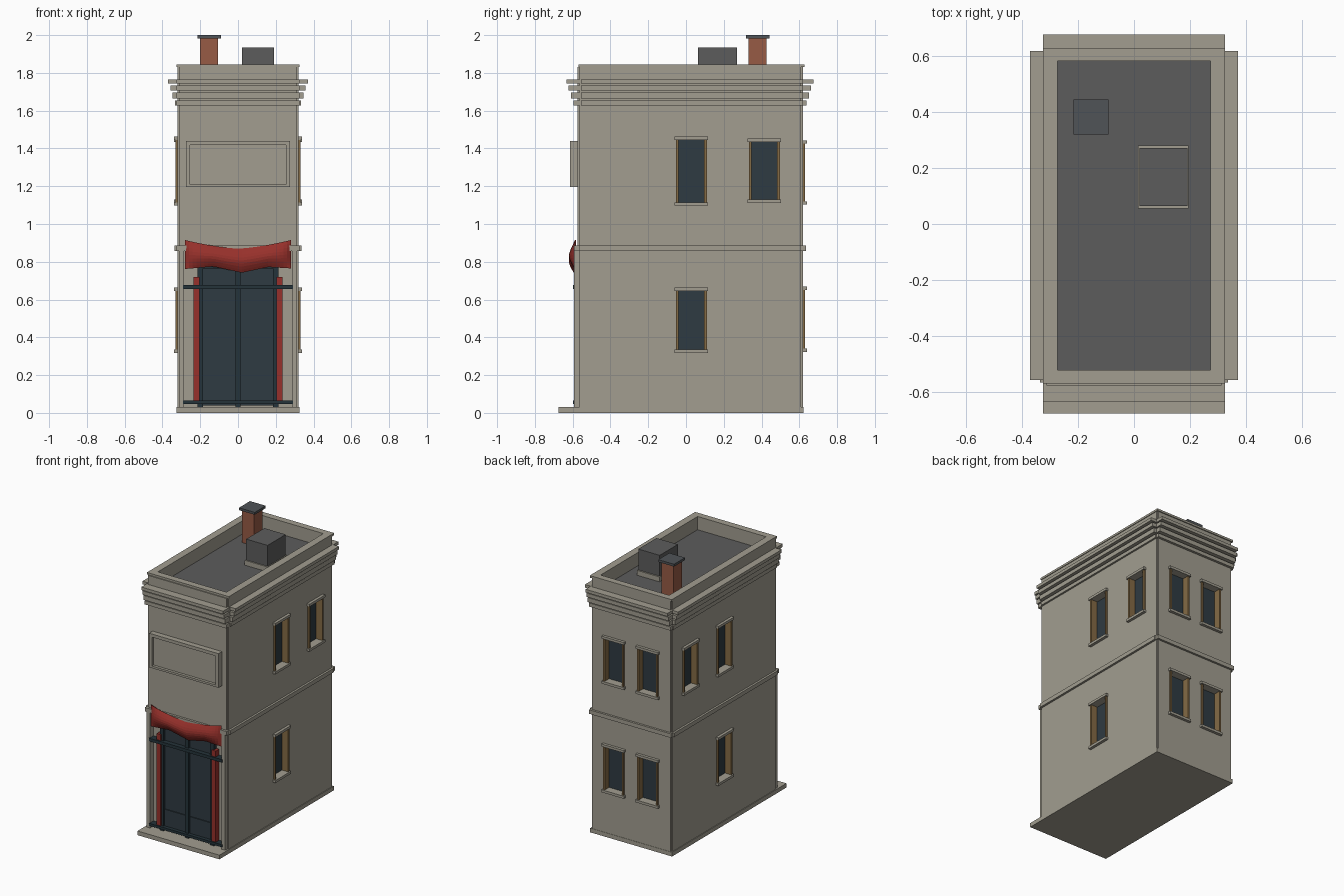
import bpy, bmesh, math
from mathutils import Vector

if "Cube" in bpy.data.objects:
    bpy.data.objects.remove(bpy.data.objects["Cube"], do_unlink=True)


def material(name, r, g, b):
    m = bpy.data.materials.new(name)
    m.use_nodes = True
    m.diffuse_color = (r, g, b, 1)
    m.node_tree.nodes["Principled BSDF"].inputs["Base Color"].default_value = (r, g, b, 1)
    return m


stone = material("stone", .36, .34, .28)
slate = material("roof grey", .107, .107, .107)
cap_grey = material("cap grey", .08, .088, .095)
wood = material("window wood", .23, .145, .06)
glass = material("dark glass", .028, .043, .054)
paint = material("door paint", .018, .033, .042)
red = material("red", .31, .03, .024)
brick = material("brick", .31, .105, .06)


def finish(name, bm, mat):
    bmesh.ops.recalc_face_normals(bm, faces=bm.faces)
    mesh = bpy.data.meshes.new(name)
    bm.to_mesh(mesh)
    bm.free()
    mesh.materials.append(mat)
    ob = bpy.data.objects.new(name, mesh)
    bpy.context.collection.objects.link(ob)
    return ob


def boxes(name, mat, *spans):
    """One object from boxes given as (x0, x1), (y0, y1), (z0, z1)."""
    bm = bmesh.new()
    for span in spans:
        made = bmesh.ops.create_cube(bm, size=1)["verts"]
        for v in made:
            v.co = Vector([sum(s) / 2 + c * abs(s[1] - s[0]) for s, c in zip(span, v.co)])
    return finish(name, bm, mat)


def both(x0, x1, y, z):
    """A pair of boxes mirrored in x."""
    return [((s * x0, s * x1), y, z) for s in (-1, 1)]


# Wall planes
SIDE, FRONT, BACK = .32, -.575, .62
side_y = (-.565, .61)

# Body: plus-shaped plan, so each corner has a small notch
plan = [(SIDE, side_y[0]), (SIDE, side_y[1]), (.312, side_y[1]), (.312, BACK)]
plan += [(-x, y) for x, y in reversed(plan)]
plan += [(-.312, FRONT), (.312, FRONT)]
plan.insert(8, (-.312, side_y[0]))
plan.append((.312, side_y[0]))
bm = bmesh.new()
floor = bm.faces.new([bm.verts.new((x, y, .03)) for x, y in plan])
top = bmesh.ops.extrude_face_region(bm, geom=[floor])["geom"]
for v in top:
    if isinstance(v, bmesh.types.BMVert):
        v.co.z = 1.83
body = finish("body_walls", bm, stone)

# Windows: (wall, centre along the wall, bottom, top)
windows = [(w, u, z0, z1) for w in ("left", "right")
           for u, z0, z1 in ((.028, .335, .645), (.028, 1.115, 1.445), (.415, 1.13, 1.435))]
windows += [("back", u, z0, z1) for u in (-.135, .135)
            for z0, z1 in ((.34, .65), (1.12, 1.425))]


def on_wall(wall, u, d, z):
    """Box from spans along the wall, outward from it, and in height."""
    if wall == "back":
        return (u, (BACK + d[0], BACK + d[1]), z)
    s = 1 if wall == "left" else -1
    return ((s * (SIDE + d[0]), s * (SIDE + d[1])), u, z)


holes, panes, jambs, trims = [], [], [], []
for wall, u, z0, z1 in windows:
    w = .082
    holes.append(on_wall(wall, (u - w, u + w), (-.045, .05), (z0, z1)))
    panes.append(on_wall(wall, (u - w, u + w), (-.045, -.038), (z0, z1)))
    for s in (-1, 1):
        jambs.append(on_wall(wall, (u + s * w, u + s * .068), (-.045, .011), (z0, z1)))
    trims.append(on_wall(wall, (u - .089, u + .089), (-.01, .02), (z1, z1 + .018)))
    trims.append(on_wall(wall, (u - .089, u + .089), (-.01, .02), (z0 - .018, z0)))

# Cut the window holes, the roof well and the shopfront recess
holes.append(((-.272, .272), (-.52, .58), (1.745, 2)))
holes.append(((-.285, .285), (-.7, -.55), (.02, .87)))
cutter = boxes("opening_cutter", stone, *holes)
cutter.hide_render = True
cut = body.modifiers.new("openings", "BOOLEAN")
cut.operation, cut.solver, cut.object = "DIFFERENCE", "EXACT", cutter
bpy.context.view_layer.objects.active = body
bpy.ops.object.modifier_apply(modifier="openings")
bpy.data.objects.remove(cutter, do_unlink=True)

boxes("window_panes", glass, *panes)
boxes("window_jambs", wood, *jambs)
boxes("window_sills_and_lintels", stone, *trims)

# Base slab with front step
boxes("base_step", stone, ((-.325, .325), (-.675, .622), (0, .03)))

# Cornice: four bands growing outward, separate on each wall
bands = []
for z, h, d in ((1.627, .026, .013), (1.664, .032, .026), (1.706, .027, .038), (1.743, .022, .05)):
    zs = (z, z + h)
    bands += both(.3, SIDE + d, (-.555, .617), zs)
    bands.append(((-.325, .325), (FRONT - d - .008, -.54), zs))
    bands.append(((-.325, .325), (.59, BACK + d + .005), zs))
boxes("cornice", stone, *bands)

# Belt course between the floors
belt = (.856, .885)
boxes("belt_course", stone,
      *both(.3, .335, side_y, belt),
      ((-.325, .325), (.59, .635), belt),
      ((-.325, .325), (-.592, -.54), belt))

# Parapet coping
cope = (1.83, 1.845)
boxes("parapet_coping", stone,
      *both(.272, .325, (-.568, .627), cope),
      ((-.272, .272), (-.568, -.52), cope),
      ((-.272, .272), (.58, .627), cope))

# Roof and rooftop parts
boxes("roof", slate, ((-.272, .272), (-.52, .58), (1.74, 1.75)))
boxes("roof_vent_curb", stone, ((.015, .195), (.055, .28), (1.745, 1.785)))
boxes("roof_vent", slate, ((.02, .19), (.064, .27), (1.785, 1.935)))
boxes("chimney", brick, ((-.2, -.105), (.33, .425), (1.745, 1.985)))
boxes("chimney_cap", cap_grey, ((-.215, -.09), (.318, .443), (1.983, 2)))

# Framed blank panel on the upper front
boxes("sign_frame", stone,
      *both(.253, .275, (-.615, -.57), (1.195, 1.44)),
      ((-.253, .253), (-.615, -.57), (1.417, 1.44)),
      ((-.253, .253), (-.615, -.57), (1.195, 1.21)))
boxes("sign_panel", stone, ((-.253, .253), (-.595, -.57), (1.21, 1.417)))

# Shopfront
boxes("front_pilasters", stone, *both(.285, .312, (-.592, -.55), (.03, .856)))
boxes("shop_doors", glass, ((-.2, .2), (-.565, -.545), (.04, .86)))
boxes("door_lower_panels", glass, *both(.018, .182, (-.572, -.56), (.065, .185)))
boxes("door_frame", paint,
      *both(.185, .215, (-.58, -.545), (.03, .8)),
      ((-.013, .013), (-.58, -.545), (.03, .86)),
      ((-.2, .2), (-.578, -.545), (.765, .79)))
boxes("shopfront_rails", paint,
      ((-.29, .29), (-.598, -.55), (.655, .677)),
      ((-.29, .29), (-.598, -.55), (.048, .066)))
boxes("red_posts", red, *both(.203, .235, (-.588, -.545), (.06, .72)))

# Draped banner: swags down in the middle, bulges forward
hem = [(-.28, .762), (-.13, .775), (.02, .742), (.16, .772), (.28, .765)]


def hem_height(x):
    for (xa, za), (xb, zb) in zip(hem, hem[1:]):
        if x <= xb + 1e-6:
            return za + (zb - za) * (x - xa) / (xb - xa)


cols, rows = 28, 8
bm = bmesh.new()
grid = []
for i in range(cols + 1):
    x = -.28 + .56 * i / cols
    t = x / .28
    high, low = .87 + .045 * abs(t) ** 1.5, hem_height(x)
    line = []
    for j in range(rows + 1):
        v = j / rows
        y = -.588 - .026 * math.sin(math.pi * v) * (1 - t ** 8)
        line.append(bm.verts.new((x, y - .006 * (1 - t ** 8), high + (low - high) * v)))
    grid.append(line)
for a, b in zip(grid, grid[1:]):
    for j in range(rows):
        bm.faces.new((a[j], b[j], b[j + 1], a[j + 1]))
banner = finish("red_banner", bm, red)
banner.modifiers.new("thickness", "SOLIDIFY").thickness = .005
